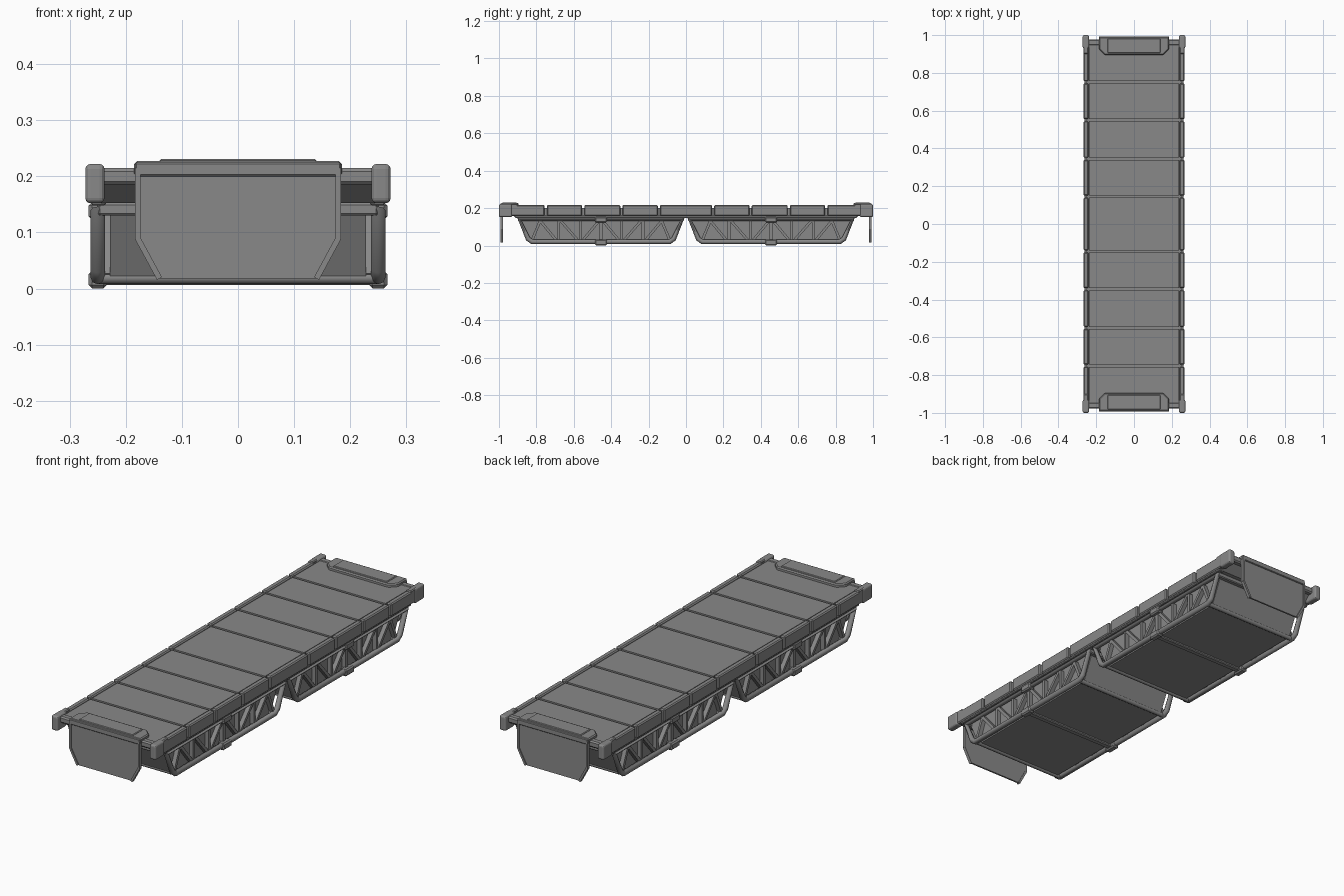
import bpy
import bmesh
import math
from mathutils import Vector

cube = bpy.data.objects.get("Cube")
if cube:
    bpy.data.objects.remove(cube, do_unlink=True)

grey = bpy.data.materials.new("steel grey")
grey.use_nodes = True
grey.diffuse_color = (0.25, 0.25, 0.25, 1)
grey.node_tree.nodes["Principled BSDF"].inputs["Base Color"].default_value = (0.25, 0.25, 0.25, 1)


def prism(name, points, axis, low, high, bevel=0.0, segments=1):
    """Extrude a 2D outline along an axis; the outline uses the other two axes in order."""
    bm = bmesh.new()

    def place(p, depth):
        co = list(p)
        co.insert(axis, depth)
        return bm.verts.new(co)

    face = bm.faces.new([place(p, low) for p in points])
    ext = bmesh.ops.extrude_face_region(bm, geom=[face])
    shift = Vector((0, 0, 0))
    shift[axis] = high - low
    bmesh.ops.translate(bm, vec=shift, verts=[g for g in ext["geom"] if isinstance(g, bmesh.types.BMVert)])
    bmesh.ops.recalc_face_normals(bm, faces=bm.faces)
    mesh = bpy.data.meshes.new(name)
    bm.to_mesh(mesh)
    bm.free()
    mesh.materials.append(grey)
    obj = bpy.data.objects.new(name, mesh)
    bpy.context.collection.objects.link(obj)
    if bevel:
        mod = obj.modifiers.new("Bevel", "BEVEL")
        mod.width = bevel
        mod.segments = segments
    return obj


def box(name, x, y, z, bevel=0.0, segments=1):
    x, y, z = sorted(x), sorted(y), sorted(z)
    outline = [(x[0], y[0]), (x[1], y[0]), (x[1], y[1]), (x[0], y[1])]
    return prism(name, outline, 2, z[0], z[1], bevel, segments)


def strut(name, a, b, width, axis, low, high):
    """Flat bar between two 2D points, extruded along an axis."""
    a, b = Vector(a), Vector(b)
    d = (b - a).normalized()
    n = Vector((-d.y, d.x)) * width / 2
    return prism(name, [a + n, b + n, b - n, a - n], axis, low, high)


def tube(name, points, radius, cyclic):
    """Mitred eight-sided pipe through the points."""
    curve = bpy.data.curves.new(name, "CURVE")
    curve.dimensions = "3D"
    curve.bevel_depth = radius
    curve.bevel_resolution = 2
    curve.use_fill_caps = True
    spline = curve.splines.new("POLY")
    spline.points.add(len(points) - 1)
    for p, co in zip(spline.points, points):
        p.co = (*co, 1)
    spline.use_cyclic_u = cyclic
    curve.materials.append(grey)
    obj = bpy.data.objects.new(name, curve)
    bpy.context.collection.objects.link(obj)
    bpy.ops.object.select_all(action="DESELECT")
    obj.select_set(True)
    bpy.context.view_layer.objects.active = obj
    bpy.ops.object.convert(target="MESH")
    bpy.ops.object.shade_smooth_by_angle(angle=math.radians(50))


# Deck core with undercut ends
deck = [(0.955, 0.185), (0.955, 0.2), (-0.955, 0.2), (-0.955, 0.185), (-0.915, 0.152), (0.915, 0.152)]
prism("deck_core", deck, 0, -0.252, 0.252)

# Deck plates and side panels separated by grooves
joints = [-0.955, -0.75, -0.55, -0.345, -0.145, 0.145, 0.345, 0.55, 0.75, 0.955]
for i, (start, end) in enumerate(zip(joints, joints[1:])):
    span = (start + 0.006, end - 0.006)
    box(f"deck_plate_{i}", (-0.238, 0.238), span, (0.195, 0.212))
    for s, side in ((1, "left"), (-1, "right")):
        box(f"{side}_side_panel_{i}", (s * 0.241, s * 0.268), span, (0.157, 0.217), 0.005)

for s, side in ((1, "left"), (-1, "right")):
    box(f"{side}_lower_rail", (s * 0.235, s * 0.262), (-0.915, 0.915), (0.148, 0.16), 0.003)

for e, end in ((-1, "front"), (1, "back")):
    # End beam and corner posts
    box(f"{end}_end_beam", (-0.245, 0.245), (e * 0.945, e * 0.978), (0.185, 0.215), 0.006)
    for s, side in ((1, "left"), (-1, "right")):
        box(f"{end}_{side}_corner_post", (s * 0.238, s * 0.272), (e * 0.93, e), (0.152, 0.222), 0.009, 3)
        box(f"{end}_{side}_post_lip", (s * 0.243, s * 0.268), (e * 0.9, e * 0.95), (0.205, 0.222), 0.004)

    # Cap on the deck that carries the end flap
    cap = [(-0.185, e * 0.99), (0.185, e * 0.99), (0.185, e * 0.925), (0.155, e * 0.895),
           (-0.155, e * 0.895), (-0.185, e * 0.925)]
    prism(f"{end}_cap", cap, 2, 0.2, 0.227, 0.005)
    box(f"{end}_cap_plate", (-0.14, 0.14), (e * 0.905, e * 0.982), (0.222, 0.231), 0.003)

    # Hanging flap with a raised rim on its sides and top
    half = [(0.182, 0.215), (0.182, 0.09), (0.142, 0.018)]
    flap = half + [(-x, z) for x, z in reversed(half)]
    ys = sorted((e * 0.98, e * 0.988))
    prism(f"{end}_flap", flap, 1, *ys)
    ys = sorted((e * 0.978, e * 0.993))
    for s, side in ((1, "left"), (-1, "right")):
        strut(f"{end}_{side}_flap_rim", (s * 0.179, 0.215), (s * 0.179, 0.088), 0.01, 1, *ys)
        strut(f"{end}_{side}_flap_rim_lower", (s * 0.179, 0.09), (s * 0.14, 0.018), 0.01, 1, *ys)
    box(f"{end}_flap_header", (-0.184, 0.184), ys, (0.2, 0.225), 0.003)

    # Belly pod under this half of the deck
    mid = e * 0.455
    body = [(mid + y, z) for y, z in ((-0.435, 0.152), (0.435, 0.152), (0.372, 0.016), (-0.372, 0.016))]
    prism(f"{end}_pod_body", body, 0, -0.228, 0.228)
    for k, place in ((-1, "near"), (1, "far")):
        y = mid + k * 0.365
        tube(f"{end}_pod_{place}_bottom_bar", [(-0.25, y, 0.019), (0.25, y, 0.019)], 0.011, False)
        y = mid + k * 0.432
        box(f"{end}_pod_{place}_top_bar", (-0.25, 0.25), (y - 0.012, y + 0.012), (0.13, 0.153), 0.004)
    box(f"{end}_pod_cross_band", (-0.25, 0.25), (mid - 0.014, mid + 0.014), (0.006, 0.03), 0.004)

    # Pod side trusses
    arc = [(0.435, 0.139), (0.39, 0.036), (0.368, 0.02)]
    outline = arc + [(-y, z) for y, z in reversed(arc)]
    for s, side in ((1, "left"), (-1, "right")):
        tube(f"{end}_{side}_pod_frame", [(s * 0.25, mid + y, z) for y, z in outline], 0.013, True)
        xs = sorted((s * 0.224, s * 0.248))
        for k in (-1, 1):
            for top, bottom in ((0.11, 0.11), (0.225, 0.225), (0.01, 0.1), (0.215, 0.12),
                                (0.325, 0.235), (0.325, 0.37)):
                strut(f"{end}_{side}_truss_bar", (mid + k * top, 0.132), (mid + k * bottom, 0.024),
                      0.014, 0, *xs)
        box(f"{end}_{side}_truss_post", xs, (mid - 0.009, mid + 0.009), (0.02, 0.14))
        for z, place in ((0.0, "lower"), (0.122, "upper")):
            box(f"{end}_{side}_{place}_clamp", (s * 0.234, s * 0.266), (mid - 0.032, mid + 0.032),
                (z, z + 0.032), 0.006)
